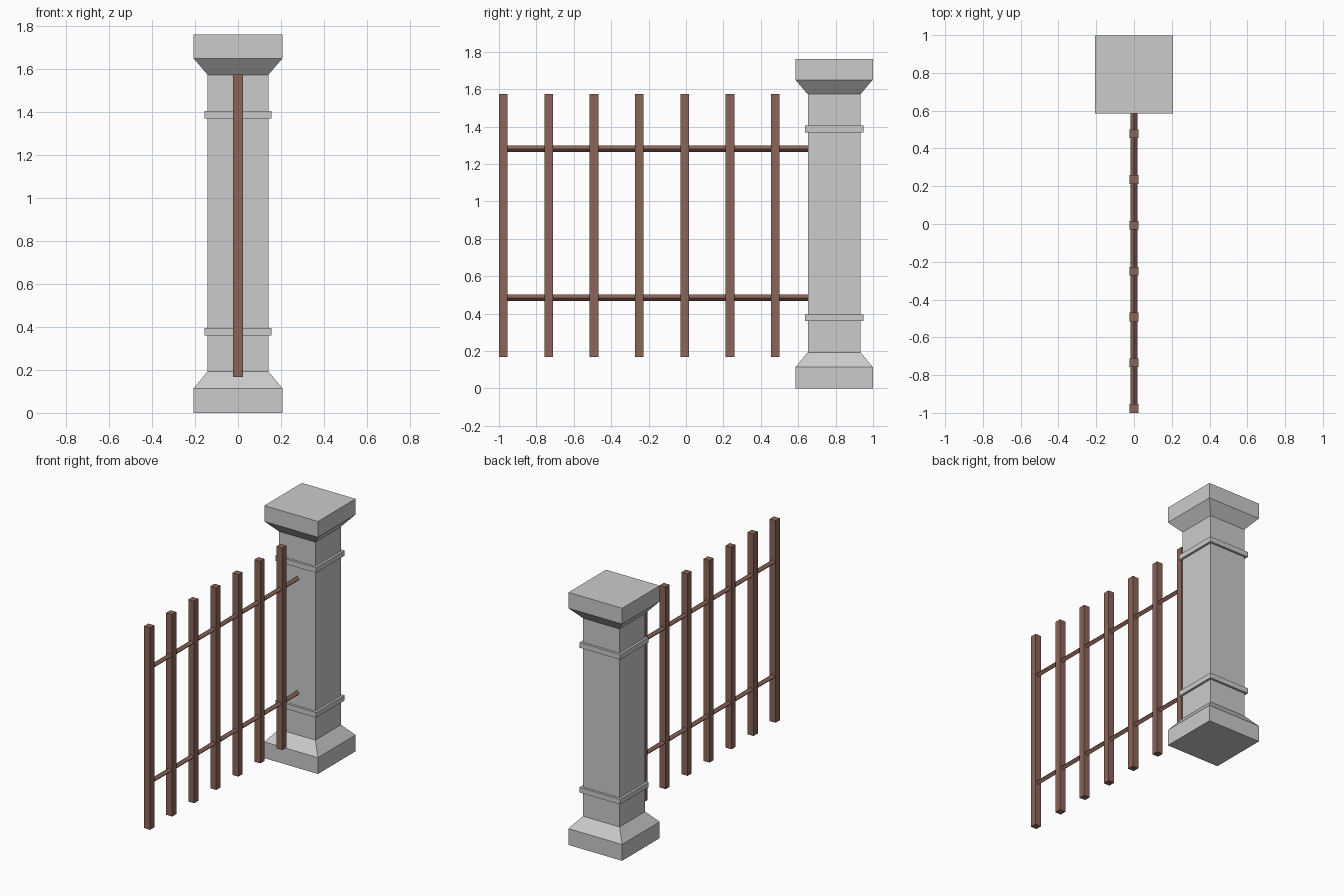
import bpy, bmesh
from math import radians
from mathutils import Matrix

if "Cube" in bpy.data.objects:
    bpy.data.objects.remove(bpy.data.objects["Cube"])

PILLAR_Y = 0.792


def make_object(name, bm, material=None):
    bmesh.ops.recalc_face_normals(bm, faces=bm.faces)
    mesh = bpy.data.meshes.new(name)
    bm.to_mesh(mesh)
    bm.free()
    obj = bpy.data.objects.new(name, mesh)
    bpy.context.collection.objects.link(obj)
    if material:
        mesh.materials.append(material)
    return obj


def square_lathe(name, profile, y):
    """Stack square rings (half width, height) and skin them."""
    bm = bmesh.new()
    rings = [[bm.verts.new((sx * h, y + sy * h, z))
              for sx, sy in ((-1, -1), (1, -1), (1, 1), (-1, 1))]
             for h, z in profile]
    for low, high in zip(rings, rings[1:]):
        for i in range(4):
            j = (i + 1) % 4
            bm.faces.new((low[i], low[j], high[j], high[i]))
    bm.faces.new(rings[0][::-1])
    bm.faces.new(rings[-1])
    return make_object(name, bm)


iron = bpy.data.materials.new("rusty_iron")
iron.diffuse_color = (0.26, 0.13, 0.10, 1)
iron.use_nodes = True
iron.node_tree.nodes["Principled BSDF"].inputs["Base Color"].default_value = iron.diffuse_color

# Stone pillar: base, shaft with two raised bands, cap
base, shaft, band = 0.207, 0.141, 0.157
square_lathe("pillar", [
    (base, 0), (base, 0.114), (shaft, 0.193),
    (shaft, 0.36), (band, 0.36), (band, 0.396), (shaft, 0.396),
    (shaft, 1.369), (band, 1.369), (band, 1.405), (shaft, 1.405),
    (shaft, 1.573), (base, 1.65), (base, 1.76)], PILLAR_Y)

# Vertical square bars
z0, z1, width = 0.167, 1.575, 0.046
for i in range(7):
    bm = bmesh.new()
    bmesh.ops.create_cube(bm, size=1, matrix=Matrix.Translation(
        (0, -0.977 + i * 0.2425, (z0 + z1) / 2))
        @ Matrix.Diagonal((width, width, z1 - z0, 1)))
    make_object(f"bar_{i + 1}", bm, iron)

# Horizontal diamond-section rails, running from the end bar into the pillar
y0, y1 = -0.977, 0.66
for name, z in (("lower_rail", 0.484), ("upper_rail", 1.281)):
    bm = bmesh.new()
    bmesh.ops.create_cone(bm, cap_ends=True, segments=4, radius1=0.018,
                          radius2=0.018, depth=y1 - y0,
                          matrix=Matrix.Translation((0, (y0 + y1) / 2, z))
                          @ Matrix.Rotation(radians(90), 4, 'X'))
    make_object(name, bm, iron)
